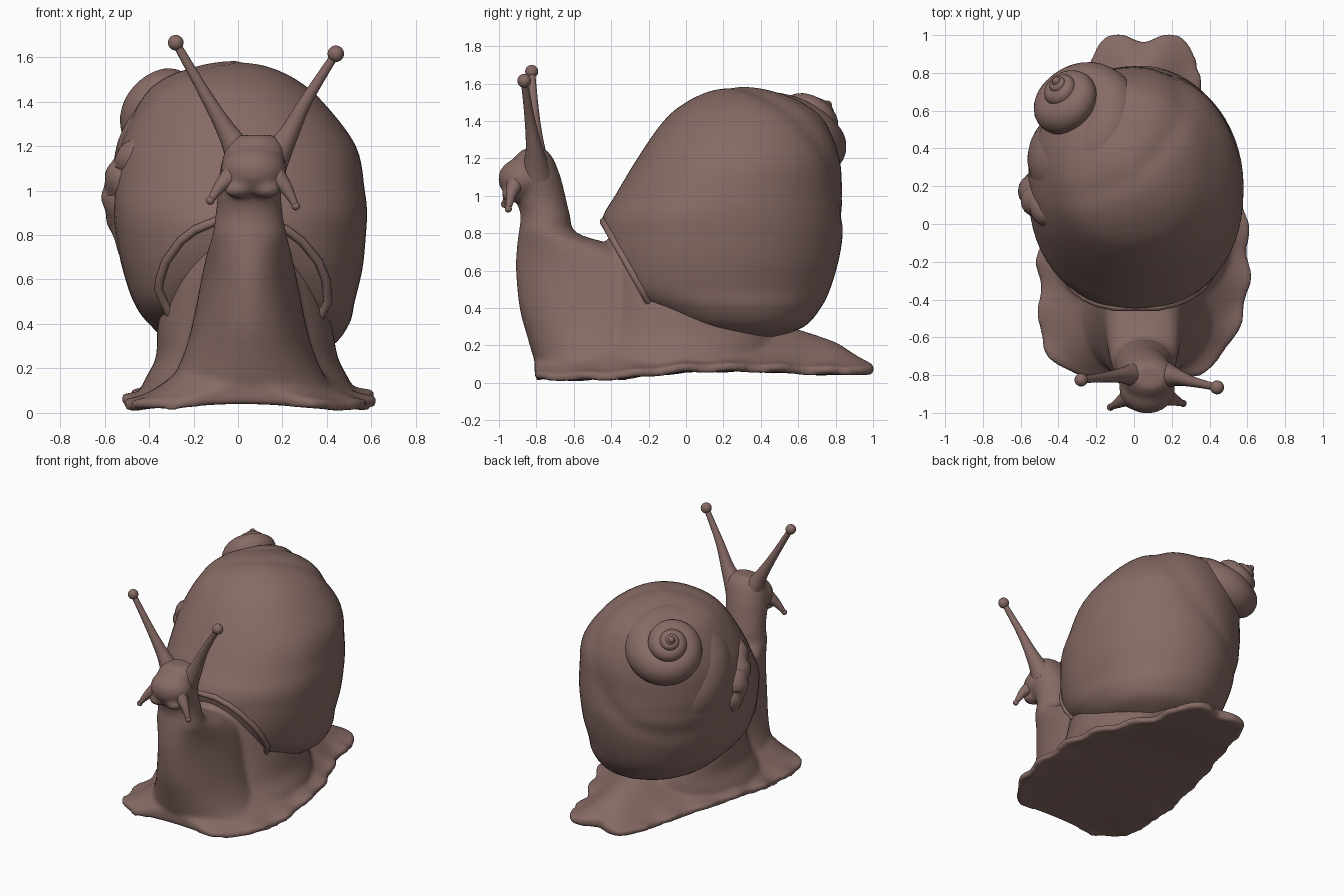
import bpy, bmesh, math
from mathutils import Vector, Matrix

if "Cube" in bpy.data.objects:
    bpy.data.objects.remove(bpy.data.objects["Cube"])

TAU = 2 * math.pi
COLOUR = (0.24, 0.145, 0.13, 1)
clay = bpy.data.materials.new("brown_clay")
clay.use_nodes = True
clay.diffuse_color = COLOUR
for node in clay.node_tree.nodes:
    if node.type == "BSDF_PRINCIPLED":
        node.inputs["Base Color"].default_value = COLOUR


def finish(name, bm, angle=50):
    bmesh.ops.recalc_face_normals(bm, faces=bm.faces[:])
    mesh = bpy.data.meshes.new(name)
    bm.to_mesh(mesh)
    bm.free()
    mesh.materials.append(clay)
    ob = bpy.data.objects.new(name, mesh)
    bpy.context.collection.objects.link(ob)
    bpy.ops.object.select_all(action="DESELECT")
    ob.select_set(True)
    bpy.context.view_layer.objects.active = ob
    bpy.ops.object.shade_smooth_by_angle(angle=math.radians(angle))
    return ob


def refine(rows, n=5):
    """Catmull-Rom interpolation of a list of tuples."""
    pts = [rows[0]] + list(rows) + [rows[-1]]
    out = []
    for a, b, c, d in zip(pts, pts[1:], pts[2:], pts[3:]):
        for i in range(n):
            t = i / n
            out.append(tuple(
                q + t * ((r - p) + t * ((2 * p - 5 * q + 4 * r - s) + t * (3 * (q - r) + s - p))) / 2
                for p, q, r, s in zip(a, b, c, d)))
    return out + [tuple(rows[-1])]


def loft(bm, rings, closed=False):
    vs = [[bm.verts.new(p) for p in ring] for ring in rings]
    pairs = list(zip(vs, vs[1:])) + ([(vs[-1], vs[0])] if closed else [])
    n = len(vs[0])
    for a, b in pairs:
        for i in range(n):
            j = (i + 1) % n
            bm.faces.new((a[i], a[j], b[j], b[i]))
    if not closed:
        for end in (vs[0], vs[-1]):
            for i in range(n // 2 - 1):
                bm.faces.new((end[i], end[i + 1], end[n - 2 - i], end[n - 1 - i]))


def stack(bm, rows, n=48, front=1):
    """Horizontal ovals given as height, x range, y range; front below 1 squares the front."""
    rings = []
    for z, x0, x1, y0, y1 in refine(rows):
        ring = []
        for i in range(n):
            c, s = math.cos(TAU * i / n), math.sin(TAU * i / n)
            if s < 0:
                s = -abs(s) ** front
            ring.append(((x0 + x1 + (x1 - x0) * c) / 2, (y0 + y1 + (y1 - y0) * s) / 2, z))
        rings.append(ring)
    loft(bm, rings)


def tube(bm, path, up, n=16, closed=False):
    """Round sweep along points given as x, y, z, radius."""
    pts = [Vector(p[:3]) for p in path]
    rings = []
    for i, p in enumerate(pts):
        if closed:
            d = pts[(i + 1) % len(pts)] - pts[i - 1]
        else:
            d = pts[min(i + 1, len(pts) - 1)] - pts[max(i - 1, 0)]
        side = d.cross(up).normalized()
        top = side.cross(d).normalized()
        rings.append([p + path[i][3] * (side * math.cos(TAU * k / n) + top * math.sin(TAU * k / n))
                      for k in range(n)])
    loft(bm, rings, closed)


def blob(bm, centre, radii):
    bmesh.ops.create_uvsphere(bm, u_segments=24, v_segments=16, radius=1,
                              matrix=Matrix.Translation(centre) @ Matrix.Diagonal((*radii, 1)))


# Shell body: rounded whorl with a soft spiral groove, cut at the opening
apex = Vector((-0.42, 0.77, 1.50))
axis = Vector((-0.47, 0.61, 0.64)).normalized()
u = axis.cross(Vector((0, 0, 1))).normalized()
v = axis.cross(u)

bm = bmesh.new()
stack(bm, [(.235, 0, .25, .2, .45), (.3, -.27, .42, -.08, .63), (.4, -.4, .5, -.27, .72),
           (.5, -.47, .525, -.42, .77), (.65, -.52, .56, -.46, .815), (.8, -.55, .575, -.46, .84),
           (.9, -.56, .58, -.44, .84), (1, -.56, .57, -.38, .835), (1.2, -.53, .53, -.26, .82),
           (1.4, -.44, .38, -.12, .74), (1.5, -.34, .26, .0, .62), (1.56, -.18, .13, .13, .46),
           (1.59, -.02, 0, .27, .3)], 64, .85)
middle = Vector((0, .2, .9))
for vert in bm.verts:
    rel = vert.co - apex
    phi = math.atan2(rel.dot(v), rel.dot(u))
    groove = math.exp(-((rel.length - .72 - .04 * phi) / .06) ** 2) * math.cos(phi / 2)
    vert.co += (middle - vert.co).normalized() * .015 * groove
normal = Vector((0, -.87, -.49))
cut = bmesh.ops.bisect_plane(bm, geom=bm.verts[:] + bm.edges[:] + bm.faces[:],
                             plane_co=(0, -.44, .86), plane_no=normal, clear_outer=True)["geom_cut"]
rim = [g.co.copy() for g in cut if isinstance(g, bmesh.types.BMVert)]
bmesh.ops.holes_fill(bm, edges=[g for g in cut if isinstance(g, bmesh.types.BMEdge)])
finish("shell_body", bm)

# Rolled lip around the shell opening
centre = sum(rim, Vector()) / len(rim)
across = normal.cross(Vector((1, 0, 0)))
rim.sort(key=lambda p: math.atan2((p - centre).dot(across), p.x - centre.x))
bm = bmesh.new()
tube(bm, [(*p, .02) for p in rim[::4]], normal, 12, closed=True)
finish("shell_lip", bm)

# Spire: tapering coil that sinks into the body whorl
bm = bmesh.new()
coil = []
turns, steps = 5, 48
for i in range(turns * steps):
    t = i / steps
    r = .6 * 2 ** -t
    depth = .95 * r + .9 * max(0, r - .28)
    p = apex - axis * depth + .5 * r * (u * math.cos(TAU * t) + v * math.sin(TAU * t))
    coil.append((*p, .5 * r * min(1, .8 + .4 * t)))
tube(bm, coil, axis, 24)
blob(bm, apex - axis * .02, (.022, .022, .022))
finish("shell_spire", bm)

# Crumpled fold along the right flank of the shell
bm = bmesh.new()
fold = refine([(-.28, -.02, 1.26, .04), (-.4, .04, 1.2, .075), (-.49, .11, 1.1, .085),
               (-.52, .17, .97, .09), (-.5, .2, .82, .07), (-.45, .2, .62, .04)], 8)
tube(bm, [(x, y + .01 * math.sin(i * .9), z, r * (1 + .06 * math.sin(i * 1.1)))
          for i, (x, y, z, r) in enumerate(fold)], Vector((0, 1, 0)))
finish("shell_fold", bm)

# Flesh: foot, mantle, neck and head fused into one skin
bm = bmesh.new()
foot = refine([(-.81, -.28, .33, .05), (-.72, -.43, .45, .15), (-.6, -.5, .53, .24),
               (-.4, -.5, .6, .3), (-.2, -.51, .61, .3), (0, -.48, .6, .28),
               (.2, -.44, .56, .25), (.45, -.36, .46, .22), (.65, -.29, .37, .18),
               (.8, -.25, .34, .13), (.92, -.24, .34, .07), (1.01, -.22, .32, .02)])
rings = []
for y, x0, x1, height in foot:
    top, under = [], []
    tail = max(0, y - .8) / .2
    for k in range(33):
        s = k / 16 - 1
        ripple = abs(s) ** 6 * math.sin(y * 24 + (2 if s > 0 else 0)) * (1 - min(1, tail))
        x = (x0 + x1) / 2 + s * ((x1 - x0) / 2 + .013 * ripple)
        bend = -tail * (.045 * math.exp(-((x - .05) / .08) ** 2) + .12 * s ** 6)
        base = .05 + .02 * math.sin(min(1, max(0, y + .3)) * 3) - .03 * s * s * max(0, min(1, -y * 2))
        base += .008 * ripple
        top.append((x, y + bend, base + .035 + height * (math.cos(math.pi * s) + 1) / 2))
        under.append((x, y + bend, base - .01))
    rings.append(top + under[::-1])
loft(bm, rings)
# neck
stack(bm, [(.05, -.4, .5, -.77, -.1), (.12, -.32, .42, -.81, -.1), (.25, -.25, .35, -.85, -.07),
           (.4, -.205, .305, -.89, -.02), (.6, -.165, .265, -.91, -.04), (.72, -.14, .24, -.905, -.32),
           (.8, -.115, .22, -.895, -.58), (.9, -.1, .2, -.885, -.62), (1, -.09, .195, -.92, -.645),
           (1.1, -.08, .21, -.95, -.67), (1.2, -.05, .21, -.92, -.71), (1.25, 0, .16, -.87, -.75)])
# mantle filling the shell opening
stack(bm, [(.06, -.46, .54, -.62, .45), (.15, -.42, .5, -.58, .5), (.25, -.37, .45, -.53, .5),
           (.4, -.36, .42, -.47, .4), (.6, -.31, .36, -.45, .3), (.73, -.22, .28, -.44, .2),
           (.79, -.1, .17, -.4, .1)])
blob(bm, (.07, -.87, 1.09), (.15, .135, .115))
for x in (0, .13):
    blob(bm, (x, -.935, 1.005), (.065, .05, .04))
skin = finish("foot_neck_and_head", bm)
fuse = skin.modifiers.new("fuse", "REMESH")
fuse.mode = "VOXEL"
fuse.voxel_size = .014
fuse.use_smooth_shade = True
soften = skin.modifiers.new("soften", "SMOOTH")
soften.factor = .5
soften.iterations = 10

# Eye stalks and feelers, each with a round tip
stalks = {
    "right_eye_stalk": ([(.03, -.8, 1.13, .085), (-.04, -.8, 1.25, .048), (-.14, -.81, 1.42, .028),
                         (-.28, -.825, 1.665, .018)], .035),
    "left_eye_stalk": ([(.14, -.8, 1.12, .085), (.22, -.81, 1.24, .048), (.31, -.835, 1.41, .028),
                        (.44, -.865, 1.615, .018)], .037),
    "right_feeler": ([(0, -.9, 1.09, .06), (-.07, -.94, 1.03, .032), (-.125, -.97, .955, .014)], .019),
    "left_feeler": ([(.14, -.9, 1.09, .06), (.21, -.93, 1.02, .032), (.26, -.95, .93, .014)], .019),
}
for name, (path, tip) in stalks.items():
    bm = bmesh.new()
    tube(bm, refine(path, 8), Vector((0, 1, 0)), 20)
    blob(bm, path[-1][:3], (tip, tip, tip))
    finish(name, bm)
